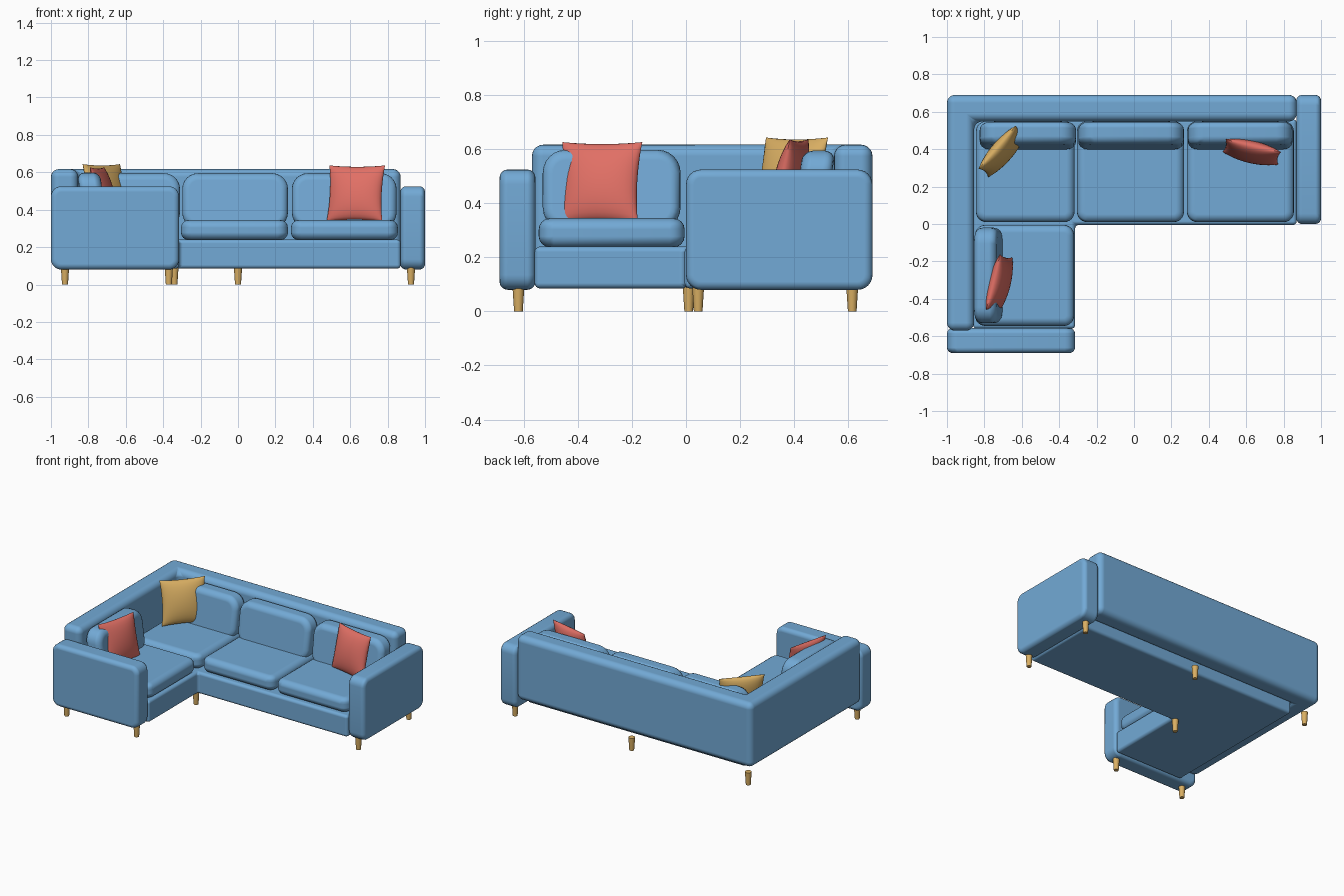
import bpy, bmesh, math
from mathutils import Matrix, Vector

if "Cube" in bpy.data.objects:
    bpy.data.objects.remove(bpy.data.objects["Cube"])


def material(name, rgb):
    m = bpy.data.materials.new(name)
    m.diffuse_color = (*rgb, 1)
    m.use_nodes = True
    m.node_tree.nodes["Principled BSDF"].inputs["Base Color"].default_value = m.diffuse_color
    return m


BLUE = material("blue_fabric", (0.17, 0.40, 0.67))
RED = material("coral_fabric", (0.75, 0.16, 0.13))
TAN = material("golden_tan", (0.70, 0.43, 0.125))


def finish(bm, name, mat, bevel=0, segments=4):
    bmesh.ops.recalc_face_normals(bm, faces=bm.faces)
    me = bpy.data.meshes.new(name)
    bm.to_mesh(me)
    bm.free()
    me.materials.append(mat)
    ob = bpy.data.objects.new(name, me)
    bpy.context.collection.objects.link(ob)
    bpy.ops.object.select_all(action='DESELECT')
    ob.select_set(True)
    bpy.context.view_layer.objects.active = ob
    bpy.ops.object.shade_smooth_by_angle(angle=math.radians(40))
    if bevel:
        b = ob.modifiers.new("soft_edges", 'BEVEL')
        b.width = bevel
        b.segments = segments
        b.limit_method = 'ANGLE'
        b.angle_limit = math.radians(40)
        b.harden_normals = True
    return ob


def prism(points, z0, z1):
    """Extrude a flat outline from z0 to z1."""
    bm = bmesh.new()
    f = bm.faces.new([bm.verts.new((x, y, z0)) for x, y in points])
    ext = bmesh.ops.extrude_face_region(bm, geom=[f])
    up = [v for v in ext["geom"] if isinstance(v, bmesh.types.BMVert)]
    bmesh.ops.translate(bm, verts=up, vec=(0, 0, z1 - z0))
    return bm


def slab(name, lo, hi, axis, radius, bevel, lean=(0, 0)):
    """Rounded-rectangle slab between two corners, extruded along axis; lean shifts its top."""
    a, b = [(1, 2), (2, 0), (0, 1)][axis]
    pts = []
    for k, (sa, sb) in enumerate([(1, 1), (0, 1), (0, 0), (1, 0)]):
        ca = hi[a] - radius if sa else lo[a] + radius
        cb = hi[b] - radius if sb else lo[b] + radius
        for i in range(7):
            t = math.radians(90 * k + 15 * i)
            pts.append((ca + radius * math.cos(t), cb + radius * math.sin(t)))
    bm = prism(pts, lo[axis], hi[axis])
    for v in bm.verts:
        p = [0, 0, 0]
        p[a], p[b], p[axis] = v.co
        h = (p[2] - lo[2]) / (hi[2] - lo[2]) - 1
        v.co = Vector((p[0] + lean[0] * h, p[1] + lean[1] * h, p[2]))
    return finish(bm, name, BLUE, bevel)


# L-shaped base and wraparound backrest
finish(prism([(-0.86, 0.56), (-0.86, -0.56), (-0.315, -0.56), (-0.315, -0.005),
              (0.87, -0.005), (0.87, 0.56)], 0.085, 0.24), "base", BLUE, 0.02)
finish(prism([(-1, 0.69), (-1, -0.57), (-0.855, -0.57), (-0.855, 0.548),
              (0.87, 0.548), (0.87, 0.69)], 0.155, 0.617), "backrest", BLUE, 0.042, 5)

# Armrests
slab("right_arm", (0.868, 0.0, 0.08), (1.0, 0.69, 0.525), 0, 0.055, 0.03)
slab("front_arm", (-1.0, -0.69, 0.08), (-0.315, -0.557, 0.525), 1, 0.055, 0.03)

# Seat cushions
for i, (x0, x1, y0, y1) in enumerate([(-0.845, -0.318, 0.01, 0.55), (-0.305, 0.267, 0.01, 0.55),
                                      (0.283, 0.855, 0.01, 0.55), (-0.85, -0.32, -0.545, -0.005)]):
    slab(f"seat_cushion_{i + 1}", (x0, y0, 0.237), (x1, y1, 0.345), 2, 0.055, 0.042)

# Leaning back cushions
for i, (x0, x1) in enumerate([(-0.825, -0.31), (-0.298, 0.267), (0.288, 0.848)]):
    slab(f"back_cushion_{i + 1}", (x0, 0.432, 0.3), (x1, 0.552, 0.595), 1, 0.085, 0.038, (0, 0.04))
slab("back_cushion_4", (-0.86, -0.53, 0.3), (-0.738, -0.02, 0.598), 0, 0.085, 0.038, (-0.04, 0))


def pillow(name, mat, centre, yaw, size=0.305, thick=0.052, tilt=-13, n=16):
    """Two bulging sheets joined along a pinched, slightly concave outline."""
    bm = bmesh.new()
    for side in (-1, 1):
        rows = []
        for j in range(n + 1):
            v = -math.cos(math.pi * j / n)
            row = []
            for i in range(n + 1):
                u = -math.cos(math.pi * i / n)
                bulge = max(0, (1 - u * u) * (1 - v * v)) ** 0.5
                row.append(bm.verts.new((u * size / 2 * (1 - 0.07 * (1 - v * v)), side * thick * bulge,
                                         v * size / 2 * (1 - 0.05 * (1 - u * u)))))
            rows.append(row)
        for j in range(n):
            for i in range(n):
                bm.faces.new((rows[j][i], rows[j][i + 1], rows[j + 1][i + 1], rows[j + 1][i]))
    bmesh.ops.remove_doubles(bm, verts=bm.verts, dist=0.0002)
    bm.transform(Matrix.Translation(centre) @ Matrix.Rotation(math.radians(yaw), 4, 'Z')
                 @ Matrix.Rotation(math.radians(tilt), 4, 'X'))
    finish(bm, name, mat)


# Throw pillows
pillow("right_pillow", RED, (0.63, 0.385, 0.488), -13)
pillow("left_pillow", RED, (-0.72, -0.318, 0.478), 76)
pillow("corner_pillow", TAN, (-0.705, 0.388, 0.495), 49)

# Tapered legs
for i, (x, y) in enumerate([(-0.925, -0.62), (-0.37, -0.62), (-0.34, 0.01), (0.925, 0.045),
                            (0.925, 0.615), (0, 0.615), (-0.925, 0.615)]):
    bm = bmesh.new()
    bmesh.ops.create_cone(bm, cap_ends=True, segments=20, radius1=0.016, radius2=0.022, depth=0.092,
                          matrix=Matrix.Translation((x, y, 0.046)))
    finish(bm, f"leg_{i + 1}", TAN)
